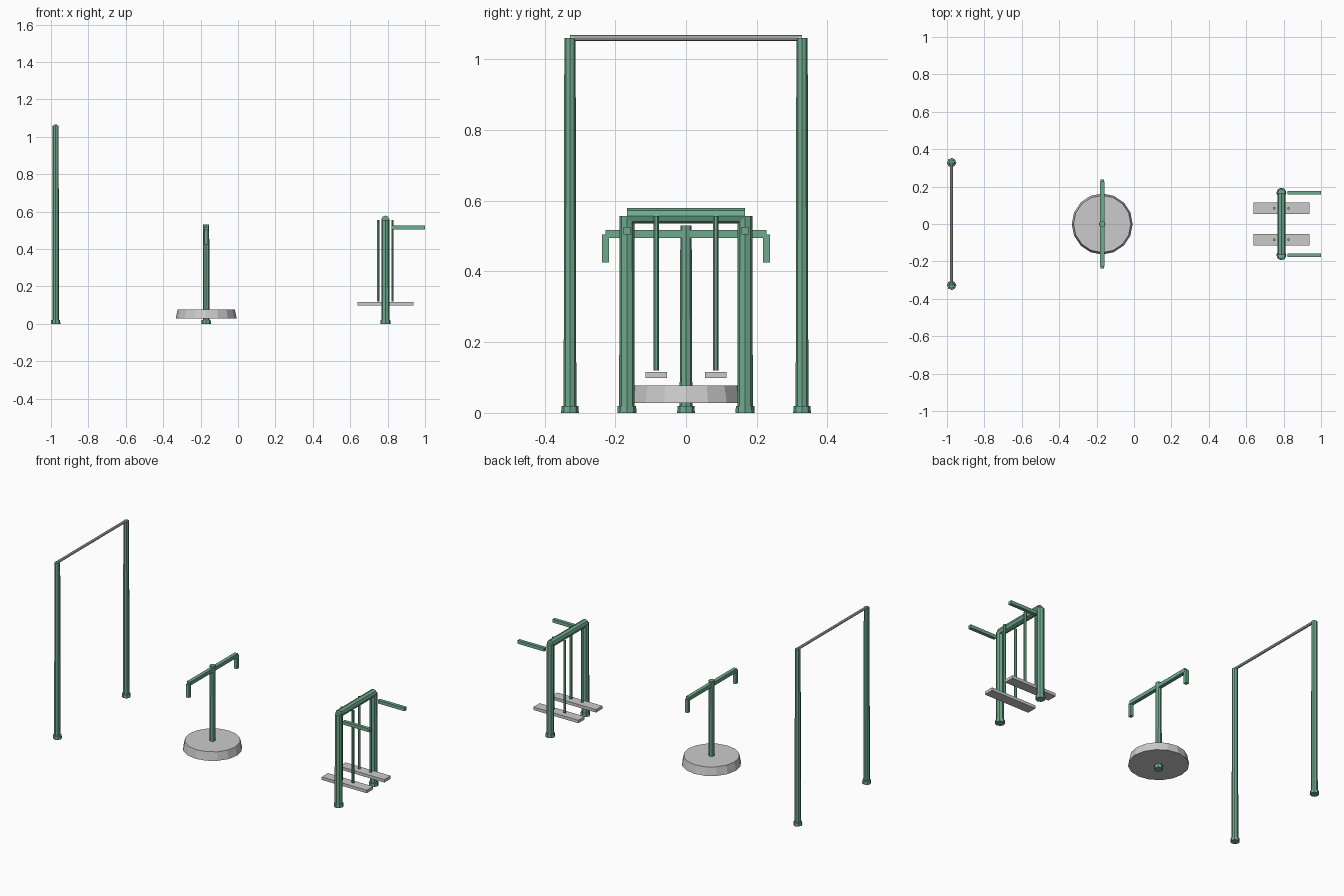
import bpy
from math import pi

if "Cube" in bpy.data.objects:
    bpy.data.objects.remove(bpy.data.objects["Cube"])

GREEN = bpy.data.materials.new("green_paint")
GREEN.diffuse_color = (0.16, 0.40, 0.27, 1)
GREEN.use_nodes = True
GREEN.node_tree.nodes["Principled BSDF"].inputs["Base Color"].default_value = GREEN.diffuse_color


def finish(name, mat):
    ob = bpy.context.object
    ob.name = name
    if mat:
        ob.data.materials.append(mat)
    return ob


def cone(name, loc, r1, r2, length, sides=8, rot=(0, 0, 0), mat=GREEN):
    bpy.ops.mesh.primitive_cone_add(vertices=sides, radius1=r1, radius2=r2,
                                    depth=length, location=loc, rotation=rot)
    return finish(name, mat)


def box(name, loc, size, mat=GREEN):
    bpy.ops.mesh.primitive_cube_add(size=1, location=loc)
    ob = finish(name, mat)
    ob.scale = size
    bpy.ops.object.transform_apply(location=False, rotation=False, scale=True)
    return ob


def post(name, x, y, height, r1, r2, foot_r):
    # upright tube with a short foot collar
    cone(name, (x, y, height / 2), r1, r2, height)
    cone(name + "_foot", (x, y, 0.01), foot_r, foot_r * 0.96, 0.02)


ALONG_Y = (pi / 2, 0, 0)
SIDES = ((-1, "near"), (1, "far"))

# Pull-up bar
PX = -0.975
for s, side in SIDES:
    post(f"pullup_post_{side}", PX, s * 0.328, 1.06, 0.018, 0.016, 0.025)
cone("pullup_bar", (PX, 0, 1.06), 0.008, 0.008, 0.656, 8, ALONG_Y, None)

# Waist twister: round platform, centre post, drooping handlebar
TX = -0.17
post("twister_post", TX, 0, 0.53, 0.018, 0.016, 0.025)
cone("twister_platform", (TX, 0, 0.053), 0.163, 0.153, 0.05, 16, mat=None)
box("twister_handlebar", (TX, 0, 0.506), (0.022, 0.456, 0.022))
for s, side in SIDES:
    box(f"twister_grip_{side}", (TX, s * 0.228, 0.465), (0.02, 0.02, 0.08))

# Air walker: frame, handles, hanging pedals
WX = 0.788
for s, side in SIDES:
    post(f"walker_post_{side}", WX, s * 0.167, 0.556, 0.022, 0.021, 0.027)
    box(f"walker_handle_{side}", (0.911, s * 0.167, 0.515), (0.178, 0.02, 0.02))
    box(f"walker_pedal_{side}", (WX, s * 0.084, 0.107), (0.30, 0.06, 0.018), None)
    for dx, end in ((-0.038, "back"), (0.038, "front")):
        cone(f"walker_rod_{side}_{end}", (WX + dx, s * 0.084, 0.338),
             0.0075, 0.0075, 0.436, 6)
cone("walker_top_bar", (WX, 0, 0.557), 0.022, 0.022, 0.334, 8, ALONG_Y)
